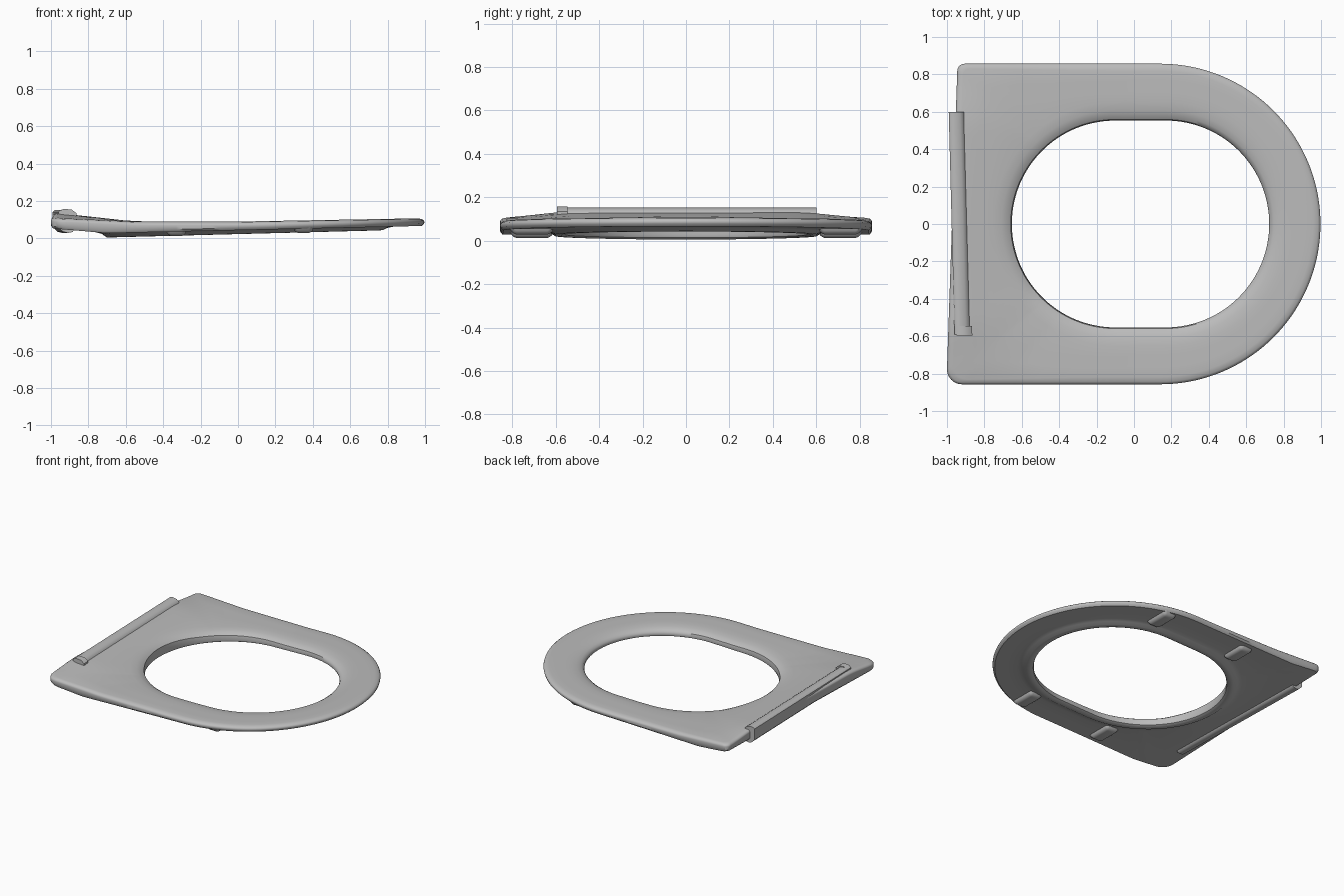
import bpy, bmesh, math
from mathutils import Vector

cube = bpy.data.objects.get("Cube")
if cube:
    bpy.data.objects.remove(cube, do_unlink=True)

grey = bpy.data.materials.new("light grey plastic")
grey.use_nodes = True
colour = (0.5, 0.5, 0.5, 1)
grey.diffuse_color = colour
grey.node_tree.nodes["Principled BSDF"].inputs["Base Color"].default_value = colour


def finish(name, bm, angle=40):
    bmesh.ops.recalc_face_normals(bm, faces=bm.faces)
    mesh = bpy.data.meshes.new(name)
    bm.to_mesh(mesh)
    bm.free()
    mesh.materials.append(grey)
    ob = bpy.data.objects.new(name, mesh)
    bpy.context.collection.objects.link(ob)
    bpy.ops.object.select_all(action='DESELECT')
    ob.select_set(True)
    bpy.context.view_layer.objects.active = ob
    bpy.ops.object.shade_smooth_by_angle(angle=math.radians(angle))
    return ob


def arc(cx, cy, r, a0, a1, n):
    return [Vector((cx + r * math.cos(math.radians(a0 + (a1 - a0) * i / n)),
                    cy + r * math.sin(math.radians(a0 + (a1 - a0) * i / n))))
            for i in range(n + 1)]


def back_x(y):
    return -0.975 - 0.026 * y


# D-shaped outer outline: round front, straight sides, slightly skewed back
corners = (arc(0.14, 0, 0.857, -90, 90, 72) + arc(-0.905, 0.817, 0.04, 90, 180, 8)
           + arc(-0.92, -0.777, 0.08, 180, 270, 8))
outline = []
for a, b in zip(corners, corners[1:] + corners[:1]):
    steps = max(1, round((b - a).length / 0.04))
    outline += [a.lerp(b, i / steps) for i in range(steps)]

CENTRE = Vector((0.035, 0))


def hole_point(p):
    """Point on the stadium-shaped hole along the ray towards p."""
    lo, hi = 0.0, 1.0
    for _ in range(30):
        mid = (lo + hi) / 2
        q = CENTRE.lerp(p, mid)
        dx = q.x - min(0.17, max(-0.1, q.x))
        lo, hi = (mid, hi) if math.hypot(dx, q.y) < 0.553 else (lo, mid)
    return CENTRE.lerp(p, lo)


def top(x, y):
    s = min(1, max(0, (abs(y) - 0.5) / 0.35))
    fade = 1 - 0.6 * s * s * (3 - 2 * s)
    return 0.09 + 0.018 * max(0, x) + 0.11 * max(0, -0.55 - x) * fade


def bottom(x, y):
    return 0.044 + 0.023 * x + 0.11 * max(0, -0.7 - x)


def lip(x, y):
    return 0.018 + 0.026 * x + 0.005


# Cross-section: (reference edge, distance or fraction, height rule, offset)
section = [("in", 0.02, lip, 0), ("in", 0.004, lip, 0.008), ("in", 0, lip, 0.02),
           ("in", 0.006, top, -0.025), ("in", 0.025, top, -0.013),
           ("in", 0.055, top, -0.005), ("in", 0.1, top, 0),
           ("mix", 0.5, top, 0), ("mix", 0.7, top, 0),
           ("out", 0.04, top, 0), ("out", 0.014, top, -0.004), ("out", 0.003, top, -0.012),
           ("out", 0, top, -0.02), ("out", 0.002, bottom, 0.012), ("out", 0.015, bottom, 0),
           ("mix", 0.65, bottom, 0), ("in", 0.11, bottom, 0), ("in", 0.075, bottom, -0.006),
           ("in", 0.05, lip, 0.001)]

# Seat ring
bm = bmesh.new()
rings = []
for o in outline:
    i = hole_point(o)
    d = (o - i).normalized()
    ring = []
    for ref, v, rule, dz in section:
        p = i + d * v if ref == "in" else o - d * v if ref == "out" else i.lerp(o, v)
        ring.append(bm.verts.new((p.x, p.y, rule(p.x, p.y) + dz)))
    rings.append(ring)
n = len(section)
for r, s in zip(rings, rings[1:] + rings[:1]):
    for k in range(n):
        bm.faces.new((r[k], s[k], s[(k + 1) % n], r[(k + 1) % n]))
finish("seat_ring", bm)


# Bars swept along the back edge; profile is (distance from the back, height)
def back_bar(name, profile, y0, y1):
    bm = bmesh.new()
    ends = [[bm.verts.new((back_x(y) + dx, y, z)) for dx, z in profile] for y in (y0, y1)]
    for k in range(len(profile)):
        j = (k + 1) % len(profile)
        bm.faces.new((ends[0][k], ends[0][j], ends[1][j], ends[1][k]))
    for e in ends:
        bm.faces.new(e)
    return finish(name, bm)


back_bar("hinge_bar", [(0, 0.06), (0, 0.142), (0.01, 0.151), (0.03, 0.153), (0.06, 0.147),
                       (0.078, 0.134), (0.088, 0.11), (0.088, 0.05), (0.075, 0.034),
                       (0.05, 0.029), (0.025, 0.036)], -0.59, 0.6)
back_bar("hinge_end_cap", [(0.01, 0.1), (0.01, 0.15), (0.03, 0.158), (0.07, 0.154),
                           (0.095, 0.135), (0.095, 0.1)], -0.595, -0.545)

# Rounded rubber feet beneath the seat
for x, label in ((0.35, "front"), (-0.33, "rear")):
    for side, name in ((1, "left"), (-1, "right")):
        bm = bmesh.new()
        bmesh.ops.create_cube(bm, size=1)
        base = bottom(x, 0)
        for v in bm.verts:
            taper = 0.8 if v.co.z < 0 else 1
            v.co = (x + v.co.x * 0.11 * taper, side * 0.71 + v.co.y * 0.21 * taper,
                    base + 0.008 if v.co.z > 0 else base - 0.024)
        low = [e for e in bm.edges if not all(v.co.z > base for v in e.verts)]
        bmesh.ops.bevel(bm, geom=low, offset=0.02, segments=4, profile=0.5, affect='EDGES')
        finish(f"{label}_foot_{name}", bm, 60)
